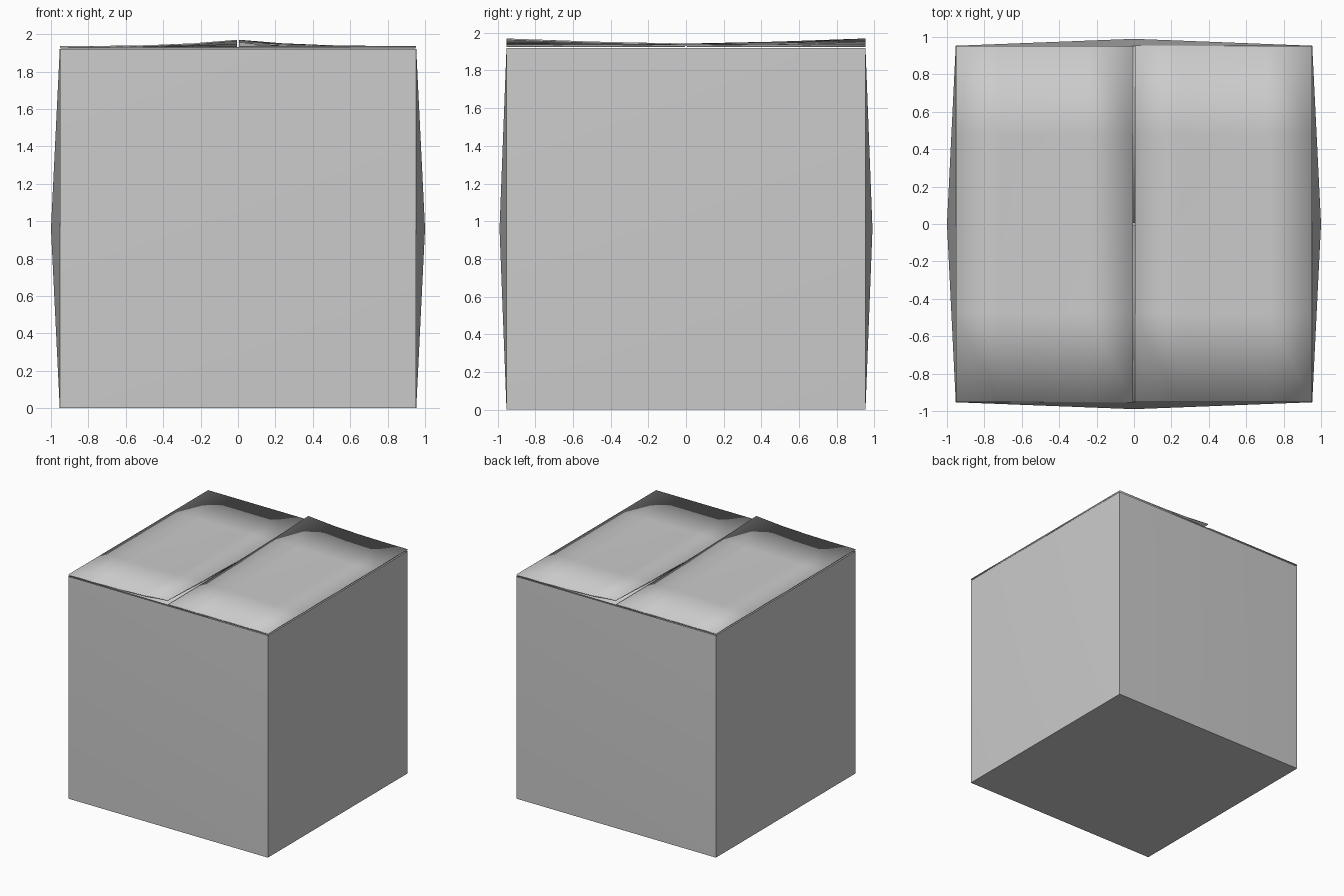
import bpy, bmesh

if "Cube" in bpy.data.objects:
    bpy.data.objects.remove(bpy.data.objects["Cube"])

W, H = 0.953, 1.92      # half width at the corners, wall height
CARD = 0.008            # cardboard thickness


def finish(bm, name):
    bmesh.ops.recalc_face_normals(bm, faces=bm.faces)
    mesh = bpy.data.meshes.new(name)
    bm.to_mesh(mesh)
    bm.free()
    ob = bpy.data.objects.new(name, mesh)
    bpy.context.collection.objects.link(ob)
    bpy.ops.object.select_all(action='DESELECT')
    bpy.context.view_layer.objects.active = ob
    ob.select_set(True)
    bpy.ops.object.shade_smooth_by_angle()
    return ob


def panel(name, n, shape, thickness):
    """Sheet on an n x n grid; shape maps (u, v) in 0..1 to a point."""
    bm = bmesh.new()
    bmesh.ops.create_grid(bm, x_segments=n, y_segments=n, size=0.5)
    for v in bm.verts:
        v.co = shape(v.co.x + 0.5, v.co.y + 0.5)
    bmesh.ops.recalc_face_normals(bm, faces=bm.faces)
    if bm.faces[:][0].normal.z < 0:
        bmesh.ops.reverse_faces(bm, faces=bm.faces)
    ob = finish(bm, name)
    mod = ob.modifiers.new("card", 'SOLIDIFY')
    mod.thickness = thickness
    mod.offset = -1
    return ob


# Box walls and base: side centres bulge outwards
bm = bmesh.new()
bmesh.ops.create_cube(bm, size=2)
bmesh.ops.subdivide_edges(bm, edges=bm.edges[:], cuts=1, use_grid_fill=True)
for v in bm.verts:
    x, y, z = v.co
    if abs(z) < 0.1 and abs(x) + abs(y) < 1.5:
        bulge_x, bulge_y = 1.0, 0.99
    else:
        bulge_x = bulge_y = W
    v.co = (x * bulge_x, y * bulge_y, (z + 1) * H / 2)
top = [v for v in bm.verts if v.co.z > H - 0.01 and abs(v.co.x) + abs(v.co.y) < 0.1]
bmesh.ops.delete(bm, geom=top, context='VERTS')
finish(bm, "box_walls")

for s, side in ((-1, "front_left"), (1, "back_right")):
    # Inner flap, folded in first and lying flat
    panel("inner_flap_" + side.split("_")[0], 1,
          lambda u, v: ((v * 2 - 1) * W * 0.995, s * W * (1 - u * 0.995), H + 0.004),
          0.006)
    # Outer flap, its free corner curling upwards
    panel("outer_flap_" + side.split("_")[1], 4,
          lambda u, v: (s * (W - u * (W - 0.005)), s * (v * 2 - 1) * W,
                        1.937 + 0.033 * u ** 3 * v ** 2.5),
          CARD)
